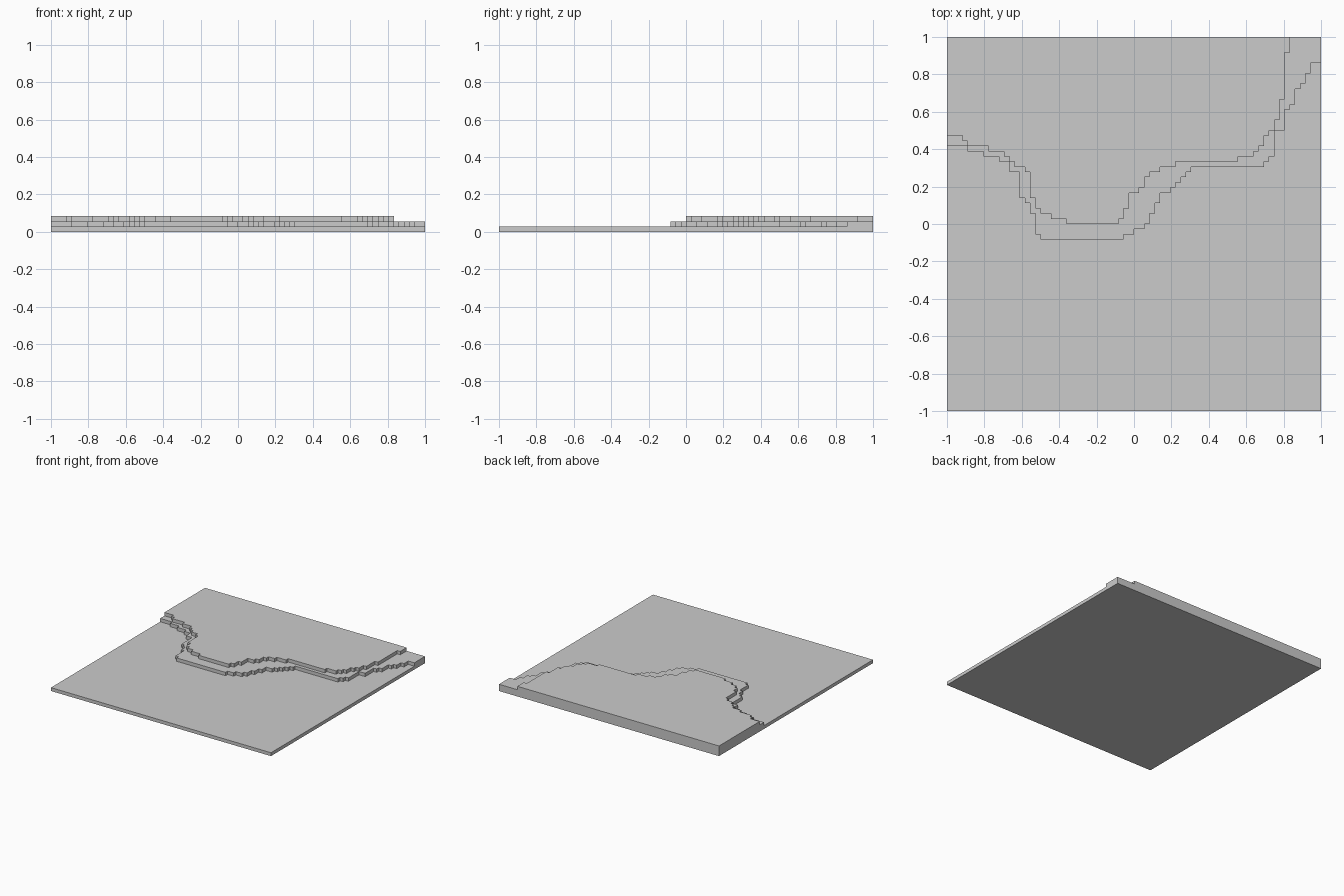
import bpy
import bmesh

default_cube = bpy.data.objects.get("Cube")
if default_cube:
    bpy.data.objects.remove(default_cube, do_unlink=True)

HALF = 36            # grid cells from the centre to each border
CELL = 1 / HALF      # cell size, also the height of each step

grey = bpy.data.materials.new("stone_grey")
grey.use_nodes = True
grey_colour = (0.6, 0.6, 0.6, 1)
grey.diffuse_color = grey_colour
grey.node_tree.nodes["Principled BSDF"].inputs["Base Color"].default_value = grey_colour


def staircase(start_row, steps):
    """Blocky line from the left border: each step runs along x, then shifts in y."""
    x, y = -HALF, start_row
    points = [(x, y)]
    for run, shift in steps:
        x += run
        points.append((x, y))
        if shift:
            y += shift
            points.append((x, y))
    return points


def on_border(a, b):
    """True when the edge lies along the outer square."""
    return any(a[axis] == b[axis] and abs(a[axis]) == HALF for axis in (0, 1))


def build_terrace(name, level, front, back, with_underside=False):
    """Flat tread between two lines, with a riser in front and walls on the border."""
    bm = bmesh.new()

    def add_face(corners):
        bm.faces.new([bm.verts.new([c * CELL for c in corner]) for corner in corners])

    # Tread
    outline = front + back
    add_face([(x, y, level) for x, y in outline])

    # Risers and outer walls
    for i, a in enumerate(outline):
        b = outline[(i + 1) % len(outline)]
        if on_border(a, b):
            low = 0
        elif i < len(front) - 1:
            low = level - 1
        else:
            continue
        add_face([(*a, low), (*b, low), (*b, level), (*a, level)])

    # Underside
    if with_underside:
        add_face([(-HALF, -HALF, 0), (-HALF, HALF, 0), (HALF, HALF, 0), (HALF, -HALF, 0)])

    mesh = bpy.data.meshes.new(name)
    bm.to_mesh(mesh)
    bm.free()
    mesh.materials.append(grey)
    terrace = bpy.data.objects.new(name, mesh)
    bpy.context.collection.objects.link(terrace)
    return terrace


# Front edge of the lower terrace
lower_edge = staircase(15, [
    (4, -1), (3, -1), (3, -1), (2, -2), (2, -5), (1, -1), (1, -2), (1, -4), (1, -1),
    (16, 1), (2, 1), (2, 1), (1, 2), (1, 2), (1, 2), (2, 1), (1, 1), (1, 1), (1, 1),
    (1, 1), (14, 1), (1, 1), (1, 5), (2, 4), (1, 1), (1, 3), (1, 1), (1, 2), (1, 2),
    (2, 0)])

# Front edge of the upper terrace, ending on the back border
upper_edge = staircase(17, [
    (3, -1), (1, -1), (4, -1), (3, -1), (1, -1), (1, -1), (2, -1), (1, -5), (1, -2),
    (1, -1), (2, -1), (3, -1), (10, 1), (1, 2), (1, 3), (2, 1), (1, 2), (1, 1), (2, 1),
    (3, 1), (12, 1), (3, 1), (1, 1), (1, 2), (1, 1), (1, 2), (1, 4), (1, 9), (1, 3)])

front_border = [(-HALF, -HALF), (HALF, -HALF)]
back_left, back_right = (-HALF, HALF), (HALF, HALF)

build_terrace("ground_plate", 1, front_border, lower_edge[::-1], with_underside=True)
build_terrace("lower_terrace", 2, lower_edge, [back_right] + upper_edge[::-1])
build_terrace("upper_terrace", 3, upper_edge, [back_left])
